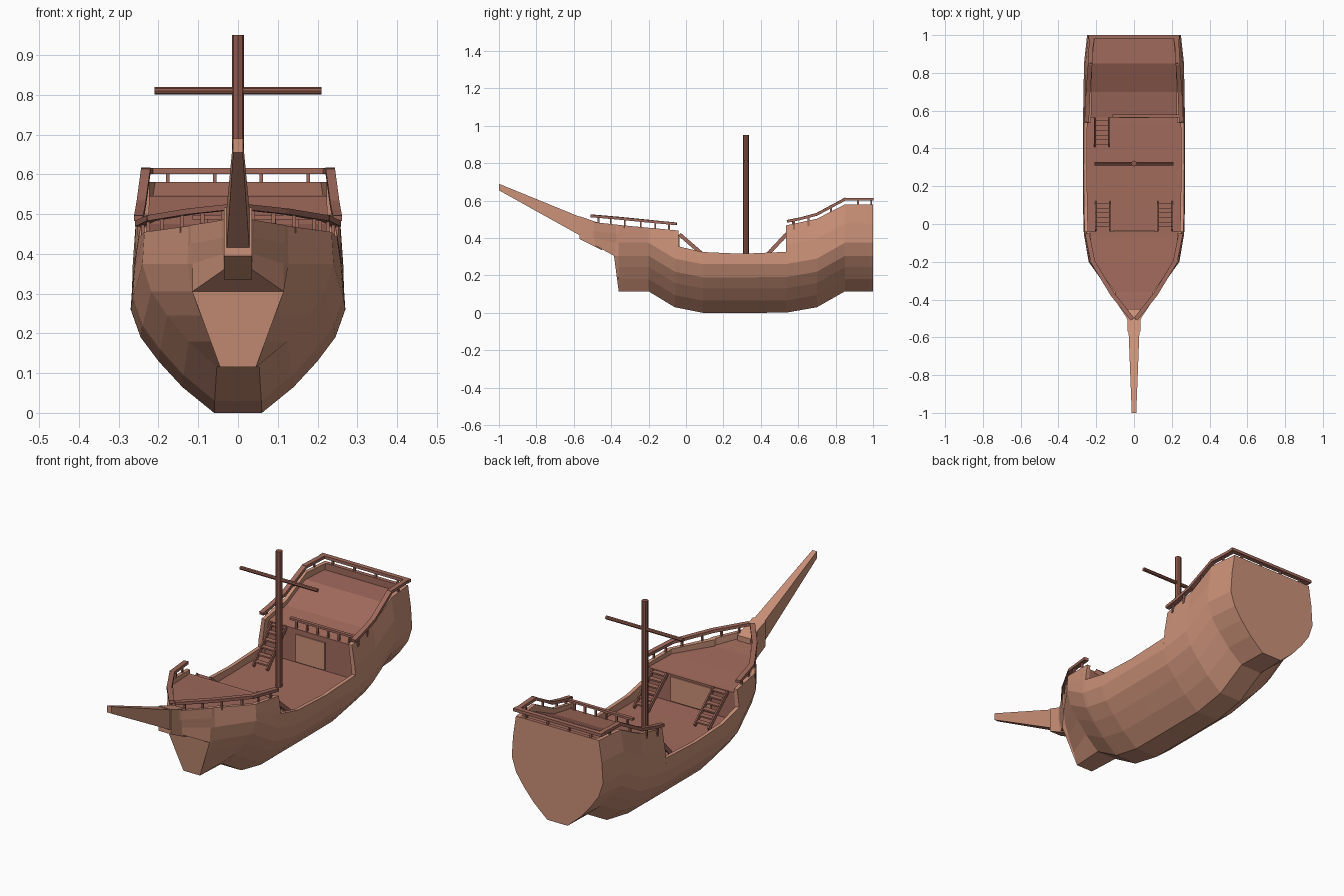
import bpy, bmesh, math
from mathutils import Vector, Matrix

if "Cube" in bpy.data.objects:
    bpy.data.objects.remove(bpy.data.objects["Cube"])


def material(name, rgb):
    m = bpy.data.materials.new(name)
    m.diffuse_color = (*rgb, 1)
    m.use_nodes = True
    m.node_tree.nodes["Principled BSDF"].inputs["Base Color"].default_value = m.diffuse_color
    return m


HULL = material("light_hull_wood", (0.60, 0.285, 0.19))
DECK = material("reddish_deck_wood", (0.36, 0.145, 0.108))
SPAR = material("dark_spar_wood", (0.27, 0.10, 0.072))


def finish(name, bm, mats):
    bmesh.ops.recalc_face_normals(bm, faces=bm.faces)
    me = bpy.data.meshes.new(name)
    bm.to_mesh(me)
    bm.free()
    for m in mats:
        me.materials.append(m)
    ob = bpy.data.objects.new(name, me)
    bpy.context.collection.objects.link(ob)
    return ob


def lerp(table, x):
    if x <= table[0][0]:
        return table[0][1]
    for (a, u), (b, v) in zip(table, table[1:]):
        if x <= b:
            return u + (v - u) * (x - a) / (b - a)
    return table[-1][1]


def beam(bm, p, q, w, h):
    """Box running from p to q, w wide and h high."""
    p, q = Vector(p), Vector(q)
    d = q - p
    up = d.to_track_quat('Y', 'Z').to_matrix().to_4x4()
    bmesh.ops.create_cube(bm, size=1, matrix=Matrix.Translation((p + q) / 2) @ up
                          @ Matrix.Diagonal((w, d.length, h, 1)))


def loft(bm, rings, rule=lambda i: 0):
    vs = [[bm.verts.new(p) for p in r] for r in rings]
    n = len(rings[0])
    for a, b in zip(vs, vs[1:]):
        for i in range(n):
            j = (i + 1) % n
            bm.faces.new((a[i], a[j], b[j], b[i])).material_index = rule(i)
    bm.faces.new(vs[0])
    bm.faces.new(vs[-1])


# Hull curves: keel height, breadth scale along y, half-width above the keel
KEEL = [(-.36, .115), (-.2, .115), (-.06, .03), (.09, 0), (.53, 0), (.7, .03), (.85, .115)]
SCALE = [(-.36, .47), (-.2, .89), (-.05, .985), (.1, 1), (.54, 1), (.85, .98), (1, .92)]
SIDE = [(0, .06), (.065, .14), (.13, .2), (.19, .245), (.26, .27), (.36, .263), (.48, .243)]
WALL = .018


def ring(pts, top_w, deck_w, deck):
    """Closed section from outer points (x, y, z) plus bulwark and deck edge."""
    y, z = pts[-1][1], pts[-1][2]
    half = pts + [(top_w, y, z), (deck_w, y, deck)]
    return half + [(-x, y, z) for x, y, z in reversed(half)]


def section(y, top, deck):
    k, s = lerp(KEEL, y), lerp(SCALE, y)
    hs = [0, .065, .13, .19, .26]
    hs += [(.26 + top - k) / 2, top - k]
    w = lambda h: max(.045, lerp(SIDE, h) * s)
    t = WALL / max(s, .7)
    return ring([(w(h), y, k + h) for h in hs], w(top - k) - t, w(deck - k) - t, deck)


# Bow beak: lower levels gather on a ridge, then close to the stem
ridge = [(.115, -.385, .305)] * 4 + [(.115, -.375, .375), (.12, -.375, .425), (.12, -.375, .472)]
stem = [(.036, -.485, .36)] * 4 + [(.038, -.49, .40), (.04, -.495, .44), (.04, -.495, .485)]
tip = [(.034, -.505, .365)] * 4 + [(.034, -.505, .40), (.034, -.51, .44), (.034, -.51, .488)]
rings = [
    ring(tip, .02, .018, .488),
    ring(stem, .022, .02, .485),
    ring(stem, .022, .02, .455),
    ring(ridge, .098, .096, .44),
    section(-.36, .47, .438),
    section(-.2, .455, .43),
    section(-.06, .442, .42),
    section(-.04, .44, .42),
    section(-.04, .355, .285),
    section(.09, .325, .283),
    section(.3, .316, .283),
    section(.535, .326, .286),
    section(.535, .468, .286),
    section(.565, .474, .286),
    section(.565, .474, .45),
    section(.7, .503, .475),
    section(.85, .58, .545),
    section(.98, .58, .547),
    section(.98, .58, .58),
    section(1, .58, .58),
]
bm = bmesh.new()
loft(bm, rings, lambda i: 1 if i == 8 else 0)
bmesh.ops.remove_doubles(bm, verts=bm.verts, dist=.0004)
finish("hull_and_decks", bm, [HULL, DECK])

# Door and cabin panels on the deck walls
for name, y, w, z0, z1 in (("cabin_door", .563, .08, .29, .425),
                           ("forecastle_panel", -.038, .11, .29, .41)):
    bm = bmesh.new()
    beam(bm, (-w, y, (z0 + z1) / 2), (w, y, (z0 + z1) / 2), .006, z1 - z0)
    finish(name, bm, [HULL])


# Bowsprit with its heel block
def rect(y, z0, z1, w):
    return [(-w, y, z0), (w, y, z0), (w, y, z1), (-w, y, z1)]


bm = bmesh.new()
loft(bm, [rect(-1, .655, .69, .012), rect(-.56, .41, .51, .029)])
finish("bowsprit", bm, [HULL])
bm = bmesh.new()
loft(bm, [rect(-.57, .395, .517, .035), rect(-.45, .335, .475, .035)])
finish("bowsprit_heel", bm, [HULL])


# Mast and yard
def pole(name, p, q, r, sides):
    p, q = Vector(p), Vector(q)
    d = q - p
    bm = bmesh.new()
    bmesh.ops.create_cone(bm, cap_ends=True, segments=sides, radius1=r, radius2=r,
                          depth=d.length, matrix=Matrix.Translation((p + q) / 2)
                          @ d.to_track_quat('Z', 'Y').to_matrix().to_4x4())
    finish(name, bm, [SPAR])


pole("mast", (0, .32, .28), (0, .32, .95), .0155, 8)
pole("yard", (-.21, .32, .81), (.21, .32, .81), .009, 8)


# Rails: a handrail along a path with evenly spaced posts
def rail(name, path, posts, drop, size=.018):
    bm = bmesh.new()
    for a, b in zip(path, path[1:]):
        d = (Vector(b) - Vector(a)).normalized() * .005
        beam(bm, Vector(a) - d, Vector(b) + d, size * 1.3, size * .8)
        for i in range(posts):
            p = Vector(a).lerp(Vector(b), (i + .5) / posts)
            beam(bm, p, p - Vector((0, 0, drop)), .009, .009)
    finish(name, bm, [DECK])


for s, side in ((-1, "left"), (1, "right")):
    rail("quarterdeck_rail_" + side,
         [(s * .25, .545, .49), (s * .247, .61, .503), (s * .243, .7, .527),
          (s * .232, .85, .608), (s * .225, .99, .608)], 1, .05)
    rail("forecastle_rail_" + side,
         [(s * .247, -.055, .476), (s * .218, -.2, .49),
          (s * .115, -.37, .507), (s * .012, -.5, .518)], 2, .05)
rail("stern_rail", [(-.235, .99, .608), (.235, .99, .608)], 4, .05)
rail("quarterdeck_front_rail", [(-.11, .572, .492), (.235, .572, .492)], 6, .045, .013)


# Stairs: two stringers and a flight of treads
def stairs(name, x, foot, head, steps=6):
    foot, head = Vector((x, *foot)), Vector((x, *head))
    bm = bmesh.new()
    for s in (-1, 1):
        off = Vector((s * .038, 0, 0))
        beam(bm, foot + off, head + off, .007, .02)
    for i in range(steps):
        p = foot.lerp(head, (i + .7) / steps)
        beam(bm, p - Vector((.038, 0, 0)), p + Vector((.038, 0, 0)), .026, .007)
    finish(name, bm, [DECK])


stairs("quarterdeck_stairs", -.17, (.415, .29), (.565, .45))
stairs("forecastle_stairs_left", -.165, (.115, .29), (-.035, .42))
stairs("forecastle_stairs_right", .165, (.115, .29), (-.035, .42))
